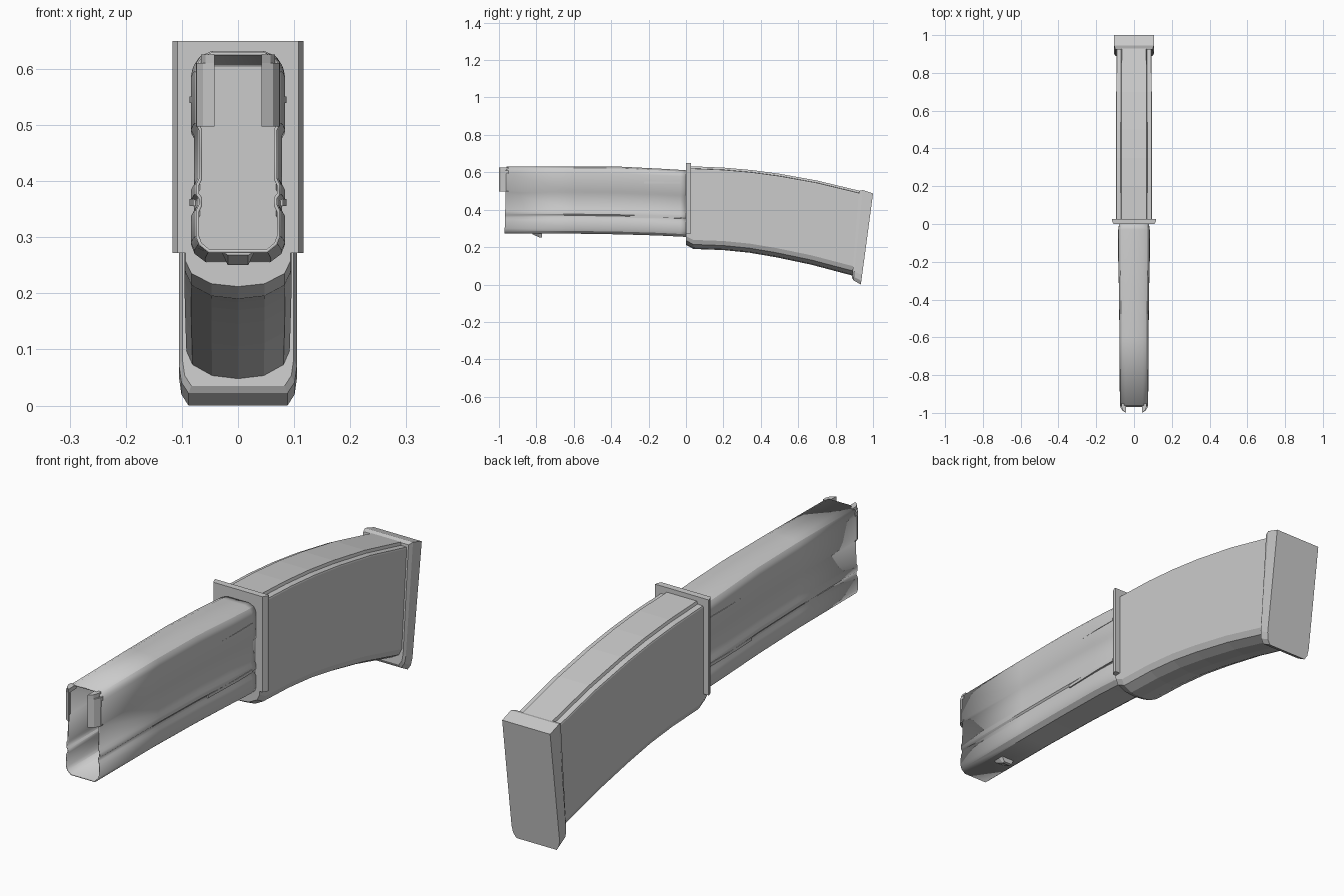
import bpy, bmesh


def finish(name, bm, smooth=False):
    bmesh.ops.recalc_face_normals(bm, faces=bm.faces[:])
    me = bpy.data.meshes.new(name)
    bm.to_mesh(me)
    bm.free()
    ob = bpy.data.objects.new(name, me)
    bpy.context.collection.objects.link(ob)
    if smooth:
        bpy.ops.object.select_all(action='DESELECT')
        ob.select_set(True)
        bpy.context.view_layer.objects.active = ob
        bpy.ops.object.shade_smooth_by_angle(angle=0.5)
    return ob


def loft(name, half, sections, caps=True, smooth=False):
    """half: (x, v) fractions from top to bottom; sections: top y,z, bottom y,z, half width."""
    ring = half + [(-x, v) for x, v in reversed(half) if x > 0]
    bm = bmesh.new()
    rows = [[bm.verts.new((x * w, yb + (yt - yb) * v, zb + (zt - zb) * v)) for x, v in ring]
            for yt, zt, yb, zb, w in sections]
    n = len(ring)
    for a, b in zip(rows, rows[1:]):
        for i in range(n):
            j = (i + 1) % n
            bm.faces.new((a[i], a[j], b[j], b[i]))
    if caps:
        bm.faces.new(rows[0])
        bm.faces.new(rows[-1])
    return finish(name, bm, smooth)


def prism(name, outline, z0, z1):
    """Extrude an xy outline between two heights."""
    bm = bmesh.new()
    f = bm.faces.new([bm.verts.new((x, y, z0)) for x, y in outline])
    ext = bmesh.ops.extrude_face_region(bm, geom=[f])
    for v in ext['geom']:
        if isinstance(v, bmesh.types.BMVert):
            v.co.z = z1
    return finish(name, bm)


# Hollow ribbed sheet-metal tube, open at the front
tube_profile = [(0.60, 1), (0.86, 0.975), (0.97, 0.94), (1, 0.90), (1, 0.64), (0.93, 0.61),
                (0.93, 0.37), (1, 0.34), (1, 0.29), (0.93, 0.27), (0.93, 0.24),
                (1, 0.21), (1, 0.08), (0.93, 0.04), (0.70, 0)]
tube = loft('inner_tube', tube_profile,
            [(-0.96, 0.63, -0.97, 0.272, 0.075), (-0.60, 0.632, -0.60, 0.272, 0.077),
             (-0.35, 0.63, -0.35, 0.268, 0.080), (-0.15, 0.62, -0.15, 0.262, 0.084),
             (-0.03, 0.613, -0.03, 0.256, 0.083), (0.01, 0.61, 0.01, 0.254, 0.078)],
            caps=False, smooth=True)
wall = tube.modifiers.new('wall', 'SOLIDIFY')
wall.thickness = 0.006
wall.offset = -1

# Curled feed lips, side ribs near the collar
for s, side in ((-1, 'left'), (1, 'right')):
    lip = [(0.075, -0.95), (0.074, -0.968), (0.062, -0.988), (0.042, -1.0),
           (0.042, -0.993), (0.058, -0.98), (0.068, -0.963), (0.069, -0.95)]
    prism('feed_lip_' + side, [(s * x, y) for x, y in lip], 0.497, 0.61)
    prism('lip_top_' + side, [(s * x, y) for x, y in
          [(0.042, -0.95), (0.042, -1.0), (0.058, -0.988), (0.066, -0.968), (0.066, -0.95)]],
          0.61, 0.626)
    for k, z in enumerate((0.545, 0.362)):
        prism(f'side_rib_{side}_{k}', [(s * x, y) for x, y in
              [(0.07, -0.30), (0.08, -0.30), (0.086, -0.12), (0.085, -0.03), (0.07, -0.03)]],
              z - 0.006, z + 0.006)

# Small stop tab under the tube
loft('stop_tab', [(1, 1), (0.6, 0)],
     [(-0.82, 0.275, -0.82, 0.268, 0.03), (-0.79, 0.275, -0.78, 0.25, 0.03),
      (-0.77, 0.275, -0.77, 0.252, 0.03)])

# Curved outer sleeve with stepped top and rounded belly
sleeve_profile = [(0.70, 1), (0.74, 0.975), (0.98, 0.972), (1, 0.96), (1, 0.11),
                  (0.88, 0.055), (0.50, 0.012), (0, 0)]
loft('outer_sleeve', sleeve_profile,
     [(0.004, 0.632, 0.0, 0.212, 0.094), (0.03, 0.632, 0.04, 0.19, 0.094),
      (0.20, 0.625, 0.20, 0.184, 0.095), (0.35, 0.612, 0.34, 0.170, 0.095),
      (0.50, 0.592, 0.48, 0.146, 0.095), (0.70, 0.556, 0.67, 0.106, 0.094),
      (0.945, 0.497, 0.90, 0.045, 0.092)])

# Flared collar
loft('collar', [(1, 1), (1, 0)],
     [(0.0, 0.65, 0.0, 0.272, 0.108), (0.018, 0.65, 0.018, 0.272, 0.117),
      (0.026, 0.65, 0.026, 0.272, 0.117)])

# Tilted base plate with chamfered lower corners
loft('base_plate', [(1, 1), (1, 0.10), (0.96, 0.04), (0.84, 0)],
     [(0.925, 0.500, 0.888, 0.035, 0.099), (0.945, 0.505, 0.895, 0.022, 0.105),
      (1.0, 0.487, 0.935, 0.0, 0.105)])
